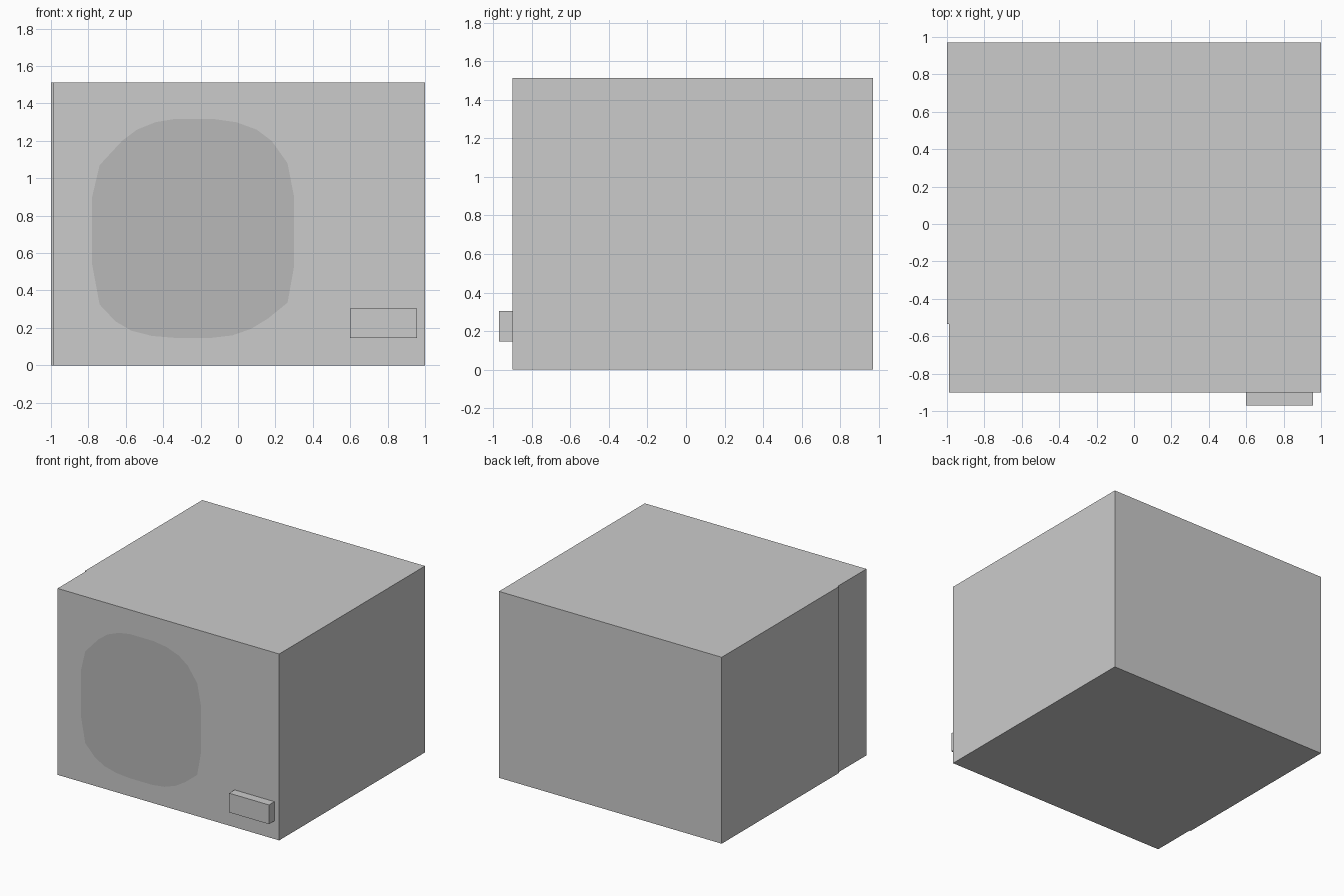
import bpy
import bmesh

if "Cube" in bpy.data.objects:
    bpy.data.objects.remove(bpy.data.objects["Cube"])


def grey(name, v):
    mat = bpy.data.materials.new(name)
    mat.diffuse_color = (v, v, v, 1)
    mat.use_nodes = True
    mat.node_tree.nodes["Principled BSDF"].inputs["Base Color"].default_value = mat.diffuse_color
    return mat


def extruded(name, points, vec=None, mat=None):
    """Face from 3D points, optionally swept into a closed solid."""
    bm = bmesh.new()
    face = bm.faces.new([bm.verts.new(p) for p in points])
    if vec:
        res = bmesh.ops.extrude_face_region(bm, geom=[face], use_keep_orig=True)
        verts = [g for g in res["geom"] if isinstance(g, bmesh.types.BMVert)]
        bmesh.ops.translate(bm, verts=verts, vec=vec)
        bmesh.ops.recalc_face_normals(bm, faces=bm.faces)
    else:
        face.normal_update()
        if face.normal.y > 0:
            face.normal_flip()
    mesh = bpy.data.meshes.new(name)
    bm.to_mesh(mesh)
    bm.free()
    obj = bpy.data.objects.new(name, mesh)
    bpy.context.collection.objects.link(obj)
    if mat:
        mesh.materials.append(mat)
    return obj


def front_rect(x0, x1, z0, z1, y):
    return [(x0, y, z0), (x1, y, z0), (x1, y, z1), (x0, y, z1)]


FRONT = -0.90
dark = grey("window_grey", 0.48)
mid = grey("control_grey", 0.58)

# Oven casing, with the door section stepped in on the left side
plan = [(-0.99, FRONT), (1, FRONT), (1, 0.97), (-1, 0.97), (-1, -0.535), (-0.99, -0.535)]
extruded("casing", [(x, y, 0) for x, y in plan], (0, 0, 1.513))

# Rounded door window, flush with the front
window = [(-0.78, 0.54), (-0.78, 0.90), (-0.74, 1.07), (-0.62, 1.20),
          (-0.54, 1.26), (-0.44, 1.30), (-0.34, 1.317), (-0.13, 1.317),
          (-0.01, 1.30), (0.10, 1.26), (0.18, 1.20), (0.265, 1.08),
          (0.30, 0.90), (0.30, 0.53), (0.265, 0.335), (0.16, 0.25),
          (0.07, 0.195), (-0.03, 0.16), (-0.14, 0.147), (-0.34, 0.147),
          (-0.46, 0.157), (-0.57, 0.185), (-0.655, 0.235), (-0.74, 0.325)]
extruded("door_window", [(x, FRONT - 0.002, z) for x, z in window], mat=dark)

# Control panel, flush with the front
extruded("control_panel", front_rect(0.60, 0.957, 0.49, 0.93, FRONT - 0.002), mat=mid)

# Door release button
extruded("door_button", front_rect(0.60, 0.957, 0.147, 0.303, -0.97), (0, 0.07, 0), mid)
